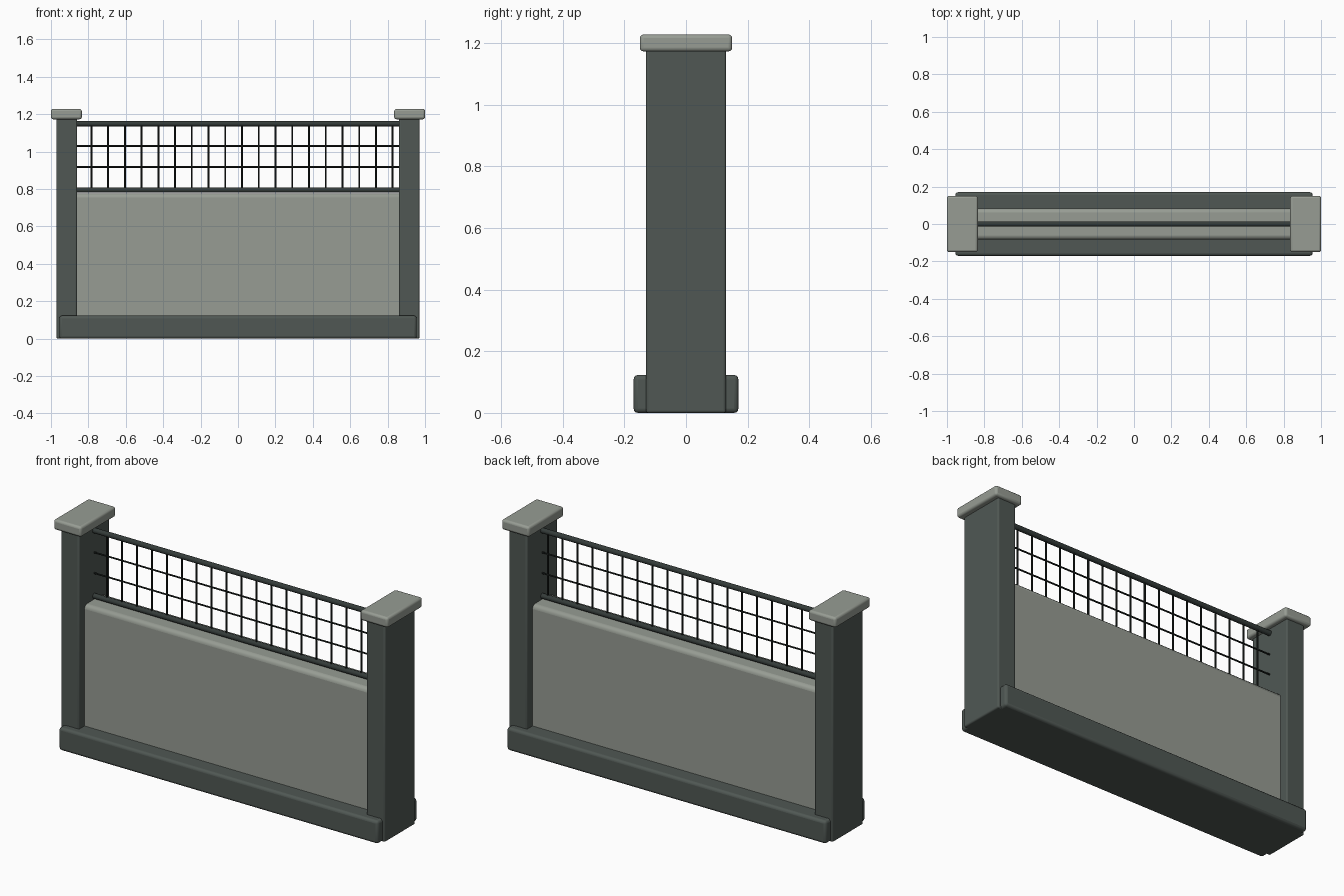
import bpy
from math import pi

if "Cube" in bpy.data.objects:
    bpy.data.objects.remove(bpy.data.objects["Cube"])


def material(name, rgb):
    m = bpy.data.materials.new(name)
    m.diffuse_color = (*rgb, 1)
    m.use_nodes = True
    m.node_tree.nodes["Principled BSDF"].inputs["Base Color"].default_value = m.diffuse_color
    return m


DARK = material("dark_green_grey", (0.08, 0.097, 0.088))
LIGHT = material("pale_stone", (0.31, 0.335, 0.295))
RAIL = material("rail_metal", (0.035, 0.045, 0.042))
WIRE = material("wire_metal", (0.012, 0.016, 0.014))


def box(name, lo, hi, bevel, mat):
    """Rounded box between two corners."""
    bpy.ops.mesh.primitive_cube_add(
        size=1, location=[(a + b) / 2 for a, b in zip(lo, hi)])
    o = bpy.context.object
    o.name = name
    o.scale = [b - a for a, b in zip(lo, hi)]
    bpy.ops.object.transform_apply(location=False, rotation=False, scale=True)
    mod = o.modifiers.new("rounded_edges", "BEVEL")
    mod.width = bevel
    mod.segments = 3
    o.data.materials.append(mat)
    bpy.ops.object.shade_smooth_by_angle()
    return o


def rod(name, centre, length, radius, mat, along_x=False, sides=12):
    """Round bar, upright or along x."""
    bpy.ops.mesh.primitive_cylinder_add(
        vertices=sides, radius=radius, depth=length, location=centre,
        rotation=(0, pi / 2 if along_x else 0, 0))
    o = bpy.context.object
    o.name = name
    o.data.materials.append(mat)
    bpy.ops.object.shade_smooth_by_angle()
    return o


# Plinth and solid infill panel
box("plinth", (-0.955, -0.17, 0), (0.955, 0.17, 0.123), 0.014, DARK)
box("panel", (-0.89, -0.083, 0.06), (0.89, 0.083, 0.777), 0.022, LIGHT)

# End posts with overhanging caps
for side, x in (("left", -0.915), ("right", 0.915)):
    box(side + "_post", (x - 0.055, -0.13, 0), (x + 0.055, 0.13, 1.18), 0.008, DARK)
for side, x in (("left", -0.9175), ("right", 0.9175)):
    box(side + "_cap", (x - 0.0825, -0.15, 1.173), (x + 0.0825, 0.15, 1.228), 0.012, LIGHT)

# Rails above and below the mesh
for name, z in (("lower_rail", 0.795), ("top_rail", 1.149)):
    rod(name, (0, 0, z), 1.74, 0.014, RAIL, along_x=True, sides=16)

# Wire mesh: horizontal wires and evenly spaced upright wires
for i, z in enumerate((0.918, 1.03)):
    rod(f"horizontal_wire_{i + 1}", (0, 0, z), 1.74, 0.0045, WIRE, along_x=True, sides=8)
for i in range(19):
    rod(f"upright_wire_{i + 1}", (-0.784 + i * 0.0895, 0, 0.972), 0.354, 0.005, WIRE, sides=8)
